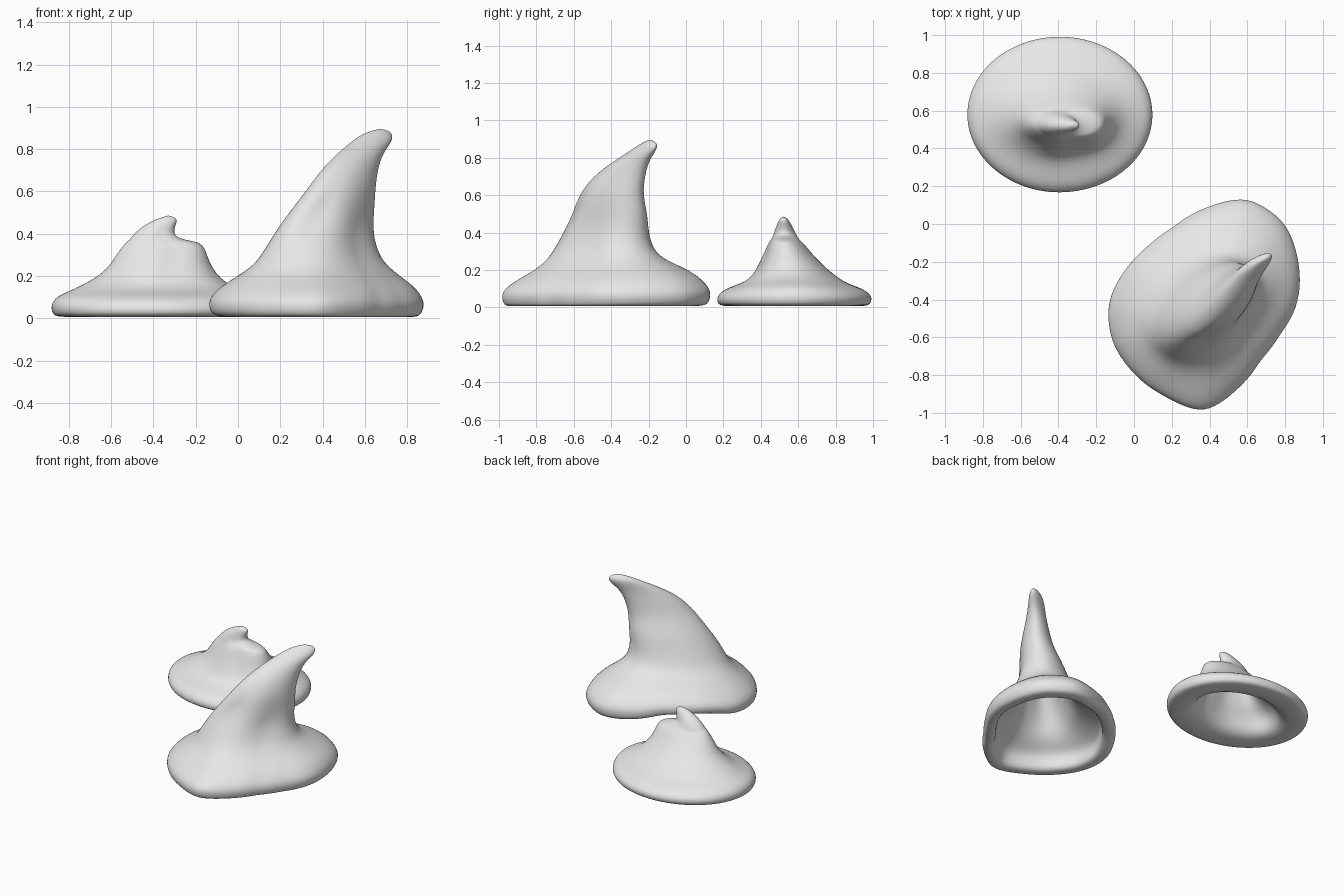
import bpy, bmesh, math

SEGMENTS = 32

cube = bpy.data.objects.get("Cube")
if cube:
    bpy.data.objects.remove(cube, do_unlink=True)

# One plain grey felt for both hats
felt = bpy.data.materials.new("grey_felt")
felt.use_nodes = True
grey = (0.8, 0.8, 0.8, 1)
felt.diffuse_color = grey
felt.node_tree.nodes["Principled BSDF"].inputs["Base Color"].default_value = grey


def clamp(value):
    return max(0.0, min(1.0, value))


def bump(value, centre, width):
    return math.exp(-((value - centre) / width) ** 2)


def angle_gap(angle, target):
    """Smallest difference between two angles, in degrees."""
    return (angle - target + 180) % 360 - 180


def brim_outline(radii):
    """Closed outline from evenly spaced polar radii, interpolated smoothly."""
    points, count = [], len(radii)
    for s in range(SEGMENTS):
        position = s * count / SEGMENTS
        i, f = int(position), position % 1
        f = f * f * (3 - 2 * f)
        r = radii[i] * (1 - f) + radii[(i + 1) % count] * f
        a = math.tau * s / SEGMENTS
        points.append((r * math.cos(a), r * math.sin(a)))
    return points


def lean_outline(lean):
    """Ellipse stretched along the diagonal by the amount of lean."""
    phi = math.acos(lean)
    angles = [math.tau * s / SEGMENTS for s in range(SEGMENTS)]
    return [(math.cos(a), math.cos(a - phi)) for a in angles]


def fit(points, x0, x1, y0, y1):
    """Stretch an outline so that it fills the given bounds."""
    xs, ys = [p[0] for p in points], [p[1] for p in points]
    left, low = min(xs), min(ys)
    sx = (x1 - x0) / (max(xs) - left)
    sy = (y1 - y0) / (max(ys) - low)
    return [(x0 + (x - left) * sx, y0 + (y - low) * sy) for x, y in points]


def make_hat(name, levels, radii, lean, dents, rim, wall, cavity, notch):
    """Hollow hat lofted from cavity top, round the rim, up to the tip."""
    brim = brim_outline(radii)

    def ring(level, inset=0.0, drop=0.0):
        z, x0, x1, y0, y1 = level
        bounds = (x0 + inset, x1 - inset, y0 + inset, y1 - inset)
        cx, cy = (x0 + x1) / 2, (y0 + y1) / 2
        weight = clamp((0.32 - z) / 0.2)
        low = fit(brim, *bounds)
        high = fit(lean_outline(clamp(lean[0] + lean[1] * z)), *bounds)
        points = []
        for s, (p, q) in enumerate(zip(low, high)):
            x = p[0] * weight + q[0] * (1 - weight)
            y = p[1] * weight + q[1] * (1 - weight)
            angle = 360 * s / SEGMENTS
            # soft folds pressed into the crown
            keep = 1.0
            for at, height, depth in dents:
                keep -= depth * bump(angle_gap(angle, at), 0, 22) * bump(z, height, 0.13)
            # raised stretch of brim
            lift = notch * clamp(1.6 * bump(angle_gap(angle, 132), 0, 32)) * clamp(1 - z / 0.25)
            points.append((cx + (x - cx) * keep, cy + (y - cy) * keep, z - drop + lift))
        return points

    inner = [ring(l, wall, 0.05) for l in levels if cavity[0] <= l[0] <= cavity[1]]
    rings = inner[::-1] + [ring(levels[0], rim)] + [ring(l) for l in levels]

    bm = bmesh.new()
    loops = [[bm.verts.new(p) for p in points] for points in rings]
    for a, b in zip(loops, loops[1:]):
        for s in range(SEGMENTS):
            n = (s + 1) % SEGMENTS
            bm.faces.new((a[s], a[n], b[n], b[s]))
    # rounded caps at the cavity top and the tip
    for loop, points in ((loops[0], rings[0]), (loops[-1], rings[-1])):
        middle = [sum(c) / SEGMENTS for c in zip(*points)]
        pole = bm.verts.new((middle[0], middle[1], middle[2] + 0.01))
        for s in range(SEGMENTS):
            bm.faces.new((loop[s], loop[(s + 1) % SEGMENTS], pole))
    bmesh.ops.recalc_face_normals(bm, faces=bm.faces)
    mesh = bpy.data.meshes.new(name)
    bm.to_mesh(mesh)
    bm.free()
    mesh.materials.append(felt)
    mesh.shade_smooth()
    hat = bpy.data.objects.new(name, mesh)
    bpy.context.collection.objects.link(hat)
    smooth = hat.modifiers.new("smooth", "SUBSURF")
    smooth.levels = smooth.render_levels = 2
    return hat


# Tall hat: height, then left, right, front and back bounds
tall_levels = [
    (.005, -.10, .85, -.97, .10),
    (.02, -.13, .87, -.99, .13),
    (.06, -.14, .885, -1, .14),
    (.1, -.13, .875, -.985, .135),
    (.15, -.08, .84, -.91, .09),
    (.2, 0, .77, -.82, .02),
    (.25, .07, .71, -.76, -.1),
    (.3, .11, .67, -.72, -.17),
    (.4, .17, .64, -.67, -.2),
    (.5, .24, .645, -.62, -.205),
    (.6, .32, .65, -.58, -.23),
    (.7, .39, .66, -.5, -.22),
    (.78, .47, .685, -.39, -.2),
    (.83, .53, .725, -.31, -.165),
    (.865, .575, .735, -.26, -.15),
    (.887, .63, .715, -.22, -.165),
]
tall_radii = [.49, .54, .60, .60, .50, .43, .42, .45,
              .50, .52, .52, .53, .57, .48, .42, .43]
make_hat("tall_hat", tall_levels, tall_radii, lean=(.2, .6),
         dents=[(252, .5, .14), (318, .36, .14)],
         rim=.08, wall=.04, cavity=(.15, .75), notch=.06)

# Short hat with a slumped crown
short_levels = [
    (.005, -.86, .07, .19, .97),
    (.02, -.88, .095, .165, .99),
    (.06, -.89, .105, .16, 1),
    (.1, -.865, .085, .2, .95),
    (.125, -.81, .04, .28, .87),
    (.16, -.73, -.05, .34, .81),
    (.22, -.63, -.11, .37, .74),
    (.28, -.59, -.14, .4, .68),
    (.33, -.555, -.155, .425, .64),
    (.36, -.53, -.18, .445, .61),
    (.37, -.515, -.25, .455, .6),
    (.39, -.5, -.305, .465, .59),
    (.43, -.46, -.3, .48, .57),
    (.465, -.4, -.285, .495, .55),
    (.477, -.36, -.3, .505, .54),
]
make_hat("short_hat", short_levels, [1] * 16, lean=(0, 0),
         dents=[(285, .29, .16), (235, .28, .08)],
         rim=.16, wall=.05, cavity=(.16, .38), notch=0)
